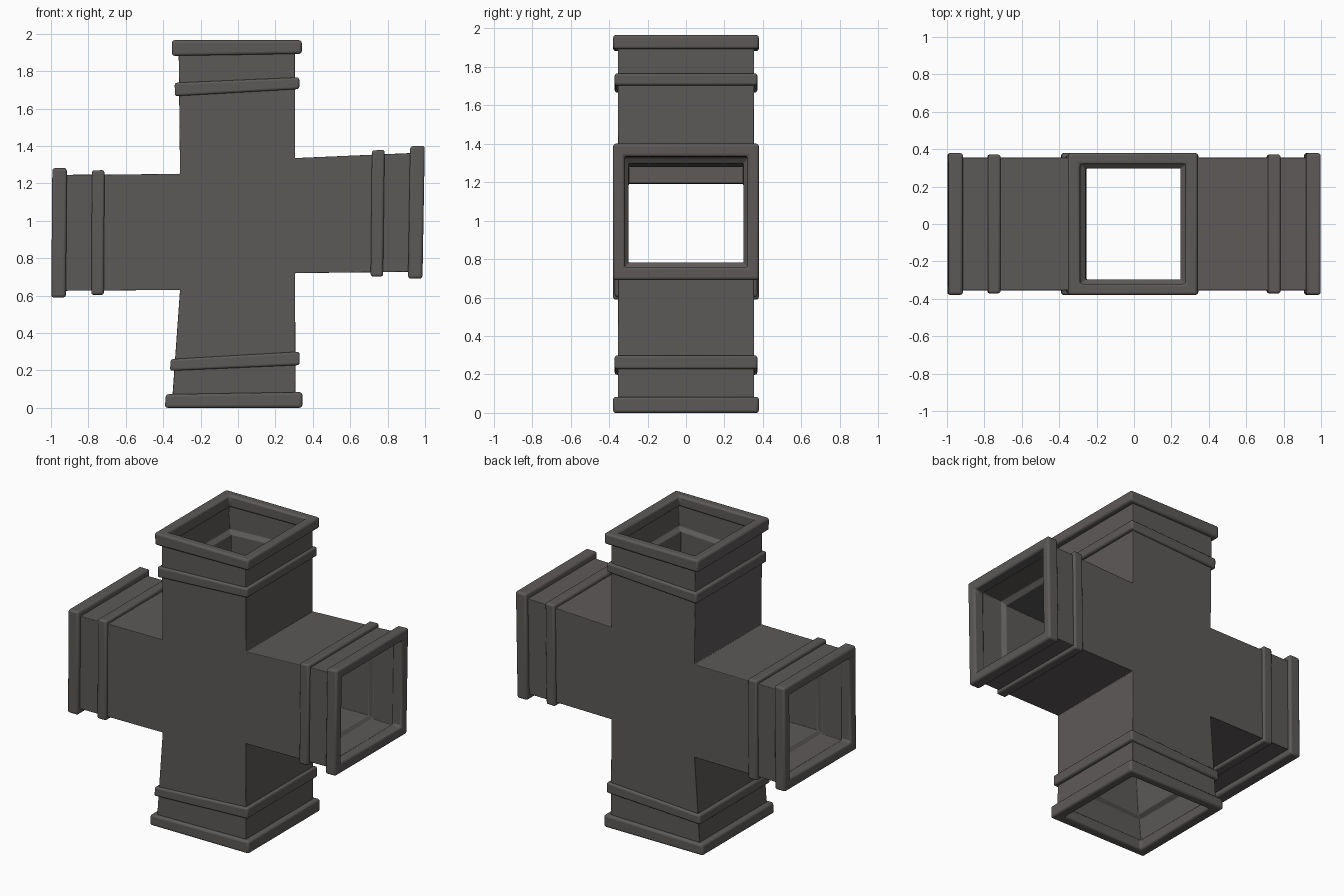
import bpy, bmesh, math
from mathutils import Vector

if "Cube" in bpy.data.objects:
    bpy.data.objects.remove(bpy.data.objects["Cube"])

metal = bpy.data.materials.new("dark grey metal")
metal.diffuse_color = (0.108, 0.101, 0.097, 1)
metal.use_nodes = True
metal.node_tree.nodes["Principled BSDF"].inputs["Base Color"].default_value = metal.diffuse_color

HALF_Y = 0.355   # half depth of the duct
WALL = 0.057     # wall thickness

# Slightly skewed central junction (x, z): bottom left, bottom right, top right, top left
C = [Vector(c) for c in ((-0.31, 0.63), (0.305, 0.72), (0.305, 1.335), (-0.31, 1.25))]
C_IN = [C[0] + Vector((WALL, WALL)), C[1] + Vector((-WALL, WALL)),
        C[2] + Vector((-WALL, -WALL)), C[3] + Vector((WALL, -WALL))]

# Each arm: name, junction edge indices, mouth edge (x, z)
ARMS = [
    ("bottom", 0, 1, (-0.355, 0.0), (0.308, 0.0)),
    ("right", 1, 2, (0.987, 0.727), (0.998, 1.365)),
    ("top", 2, 3, (0.305, 1.965), (-0.318, 1.965)),
    ("left", 3, 0, (-0.993, 1.245), (-0.998, 0.625)),
]


def rect(a, b, hy):
    return [Vector((a.x, -hy, a.y)), Vector((b.x, -hy, b.y)),
            Vector((b.x, hy, b.y)), Vector((a.x, hy, a.y))]


def section(arm, d, e, ey):
    """Rectangle across an arm, d in from its mouth, grown by e and ey."""
    _, i, j, p, q = arm
    p, q = Vector(p), Vector(q)
    t = d / (((p + q) - (C[i] + C[j])).length / 2)
    a, b = p.lerp(C[i], t), q.lerp(C[j], t)
    u = (b - a).normalized() * e
    return rect(a - u, b + u, HALF_Y + ey)


def loft(bm, rings, closed=False):
    loops = [[bm.verts.new(v) for v in r] for r in rings]
    pairs = list(zip(loops, loops[1:]))
    if closed:
        pairs.append((loops[-1], loops[0]))
    for r, s in pairs:
        for k in range(4):
            bm.faces.new((r[k], r[(k + 1) % 4], s[(k + 1) % 4], s[k]))


def finish(bm, name, bevel):
    bmesh.ops.remove_doubles(bm, verts=bm.verts, dist=0.0005)
    bmesh.ops.recalc_face_normals(bm, faces=bm.faces)
    me = bpy.data.meshes.new(name)
    bm.to_mesh(me)
    bm.free()
    me.materials.append(metal)
    ob = bpy.data.objects.new(name, me)
    bpy.context.collection.objects.link(ob)
    mod = ob.modifiers.new("soft edges", "BEVEL")
    mod.width, mod.segments, mod.limit_method = bevel, 3, "ANGLE"
    bpy.ops.object.select_all(action="DESELECT")
    ob.select_set(True)
    bpy.context.view_layer.objects.active = ob
    bpy.ops.object.shade_smooth_by_angle(angle=math.radians(35))


# Hollow cross-shaped duct, outer skin folded over each mouth into the inner skin
bm = bmesh.new()
for arm in ARMS:
    _, i, j, _, _ = arm
    loft(bm, [rect(C[i], C[j], HALF_Y),
              section(arm, 0.01, 0, 0),
              section(arm, 0.01, -0.022, -0.03),
              section(arm, 0.215, -0.03, -0.035),
              section(arm, 0.235, -WALL, -WALL),
              rect(C_IN[i], C_IN[j], HALF_Y - WALL)])
for quad, hy in ((C, HALF_Y), (C_IN, HALF_Y - WALL)):
    for s in (-1, 1):
        bm.faces.new([bm.verts.new((c.x, s * hy, c.y)) for c in quad])
finish(bm, "cross_duct", 0.004)

# Mouth flange and narrower band on every arm
for arm in ARMS:
    for part, d0, d1, e, ey, inner, bev in (
            ("flange", 0.0, 0.078, 0.036, 0.024, -0.03, 0.014),
            ("band", 0.213, 0.28, 0.023, 0.016, -0.012, 0.012)):
        bm = bmesh.new()
        loft(bm, [section(arm, d0, e, ey), section(arm, d1, e, ey),
                  section(arm, d1, inner, inner - 0.005),
                  section(arm, d0, inner, inner - 0.005)], closed=True)
        finish(bm, arm[0] + "_" + part, bev)
